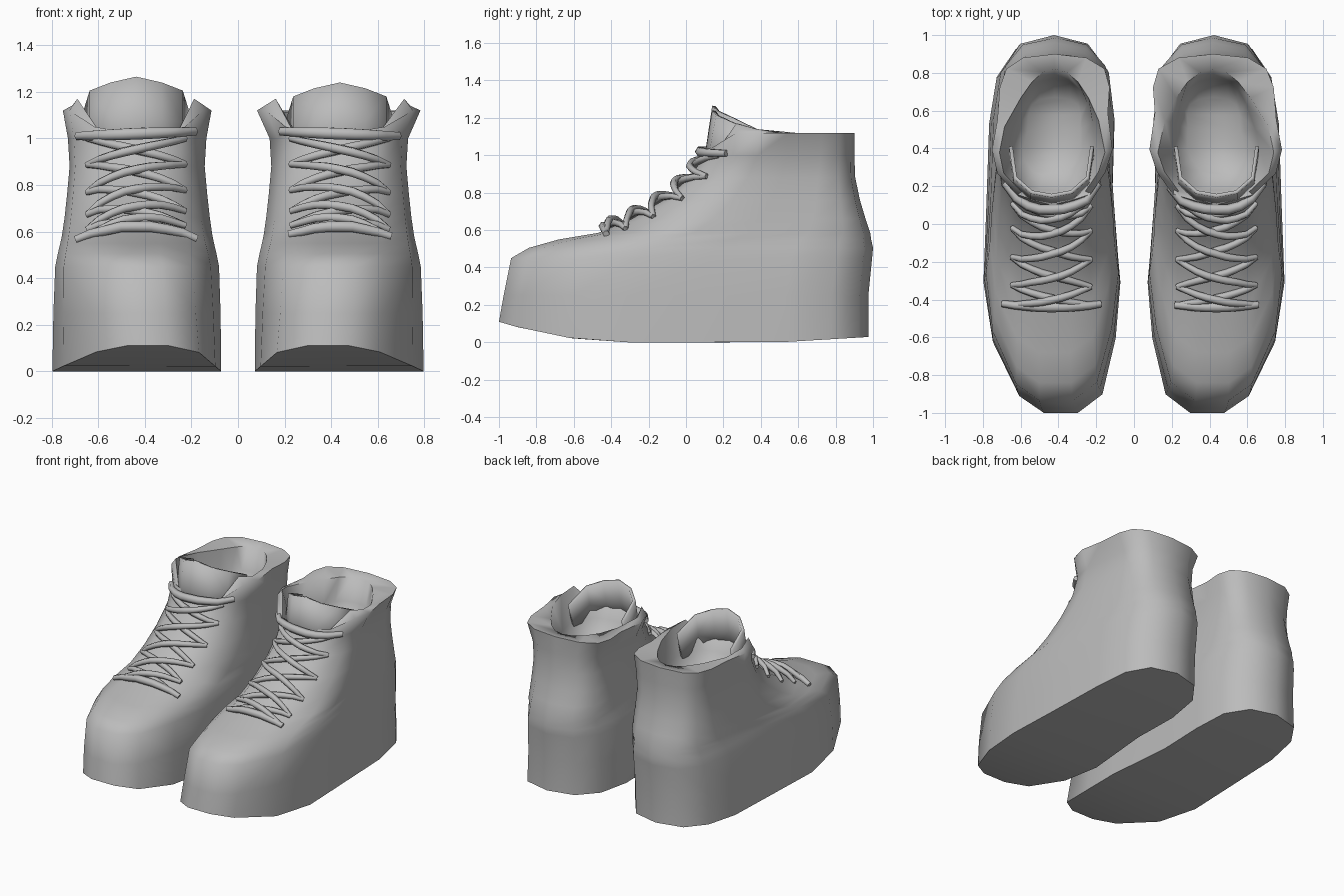
import bpy, bmesh, math
from mathutils import Vector
from mathutils.bvhtree import BVHTree

cube = bpy.data.objects.get("Cube")
if cube:
    bpy.data.objects.remove(cube)

grey = bpy.data.materials.new("plain_grey")
grey.use_nodes = True
grey.diffuse_color = (0.5, 0.5, 0.5, 1)
grey.node_tree.nodes["Principled BSDF"].inputs["Base Color"].default_value = (0.5, 0.5, 0.5, 1)

# Footprint (outward, y), from the toe round the outer side and heel to the inner side
OUTLINE = [(.04, -1), (.17, -.91), (.31, -.62), (.36, -.3), (.345, .1), (.33, .55),
           (.29, .8), (.19, .95), (0, 1), (-.19, .95), (-.30, .8), (-.33, .55),
           (-.32, .2), (-.365, -.3), (-.34, -.6), (-.27, -.9), (-.14, -1)]
COUNT = len(OUTLINE)
LAST = COUNT - 1

# Upper levels: height, front y, back y, width scale
LEVELS = [(0, -1, .975, 1), (.25, -.975, .975, .99), (.45, -.935, .995, .97),
          (.505, -.84, 1, .94), (.55, -.68, .99, .91), (.585, -.47, .985, .89),
          (.66, -.29, .96, .86), (.76, -.12, .93, .83), (.88, .02, .905, .8),
          (1, .1, .9, .82)]


def front_at(z):
    """Front y of the vamp at a height."""
    for low, high in zip(LEVELS, LEVELS[1:]):
        if z <= high[0]:
            t = (z - low[0]) / (high[0] - low[0])
            return low[1] + t * (high[1] - low[1])
    return LEVELS[-1][1] + (z - 1) * .5


def ring(bm, level, side, center, heights=None, taper=0):
    """One closed loop of the boot, remapped from the footprint."""
    z, front, back, width = level
    verts = []
    for i, (u, y) in enumerate(OUTLINE):
        shift = min(1, z / .6) * (.05 * max(0, -y) - .017)
        py = front + (y + 1) / 2 * (back - front)
        pz = heights[min(i, LAST - i)] if heights else z
        if z == 0:
            pz = .11 * max(0, (-py - .3) / .7) ** 2 + .03 * max(0, (py - .5) / .5)
        scale = width * (1 - taper * max(0, py - .52))
        verts.append(bm.verts.new((side * (center + u * scale + shift), py, pz)))
    return verts


def finish(obj):
    bpy.context.collection.objects.link(obj)
    obj.data.materials.append(grey)
    bpy.ops.object.select_all(action='DESELECT')
    obj.select_set(True)
    bpy.context.view_layer.objects.active = obj
    if obj.type == 'MESH':
        bpy.ops.object.shade_smooth_by_angle(angle=math.radians(72))


def make_upper(name, side, center, flare):
    bm = bmesh.new()
    rings = [ring(bm, level, side, center) for level in LEVELS]
    # Flared collar, its rolled rim with raised flap tips, and the bowl of the lining
    outer = [1.03, 1.05, 1.12] + [1.12] * 6
    inner = [1.01, 1.03, 1.17, 1.14, 1.12] + [1.11] * 4
    rings.append(ring(bm, (1.1, .12, .9, .88 * flare), side, center, outer))
    rings.append(ring(bm, (1.1, .14, .82, .77 * flare), side, center, inner, 2))
    rings.append(ring(bm, (.95, .18, .77, .64), side, center, None, 1.5))
    rings.append(ring(bm, (.8, .26, .67, .42), side, center))
    for a, b in zip(rings, rings[1:]):
        for i in range(COUNT):
            j = (i + 1) % COUNT
            bm.faces.new((a[i], a[j], b[j], b[i]))
    # Sole and inner floor, in strips across the foot
    for loop in (rings[0], rings[-1]):
        for i in range(LAST // 2):
            strip = [loop[i], loop[i + 1], loop[LAST - 1 - i], loop[LAST - i]]
            bm.faces.new(list(dict.fromkeys(strip)))
    bmesh.ops.recalc_face_normals(bm, faces=bm.faces)
    tree = BVHTree.FromBMesh(bm)
    mesh = bpy.data.meshes.new(name)
    bm.to_mesh(mesh)
    bm.free()
    finish(bpy.data.objects.new(name, mesh))
    return tree


def make_tongue(name, side, center, top):
    half = [(0, .14, top), (.11, .16, top - .025), (.2, .24, top - .06), (.225, .41, top - .14)]
    arc = [(-u, y, z) for u, y, z in half[:0:-1]] + half
    bm = bmesh.new()
    rows = []
    for t in (0, .5, 1):
        rows.append([bm.verts.new((side * (center + u), y - .05 * (1 - t), .93 + (z - .93) * t))
                     for u, y, z in arc])
    for a, b in zip(rows, rows[1:]):
        for i in range(len(arc) - 1):
            bm.faces.new((a[i], a[i + 1], b[i + 1], b[i]))
    if side < 0:
        bmesh.ops.reverse_faces(bm, faces=bm.faces)
    mesh = bpy.data.meshes.new(name)
    bm.to_mesh(mesh)
    bm.free()
    obj = bpy.data.objects.new(name, mesh)
    finish(obj)
    thick = obj.modifiers.new("thickness", 'SOLIDIFY')
    thick.thickness = .02
    thick.offset = -1


def make_laces(name, side, center, tree, bar):
    curve = bpy.data.curves.new(name, 'CURVE')
    curve.dimensions = '3D'
    curve.bevel_depth = .021
    curve.bevel_resolution = 1
    curve.use_fill_caps = True

    def strand(z0, z1, half, lift, size=1):
        """A lace laid on the vamp, from the inner to the outer side."""
        steps = 8
        spline = curve.splines.new('POLY')
        spline.points.add(steps)
        for k in range(steps + 1):
            t = k / steps
            z = z0 + (z1 - z0) * t
            slope = Vector((0, front_at(z + .02) - front_at(z - .02), .04)).normalized()
            level = max(0, min(1, 1 - (z - .6) / .4))
            normal = Vector((0, -slope.z, slope.y * level)).normalized()
            base = Vector((side * (center + half * (2 * t - 1)), front_at(z), z))
            hit = tree.ray_cast(base + normal * .3, -normal, .6)[0] or base - normal * .1
            p = hit + normal * (.012 + lift * math.sin(math.pi * t))
            spline.points[k].co = (*p, 1)
            spline.points[k].radius = size * (.7 + .3 * math.sin(math.pi * t))

    rows = [.6, .64, .71, .8, .9, 1]
    strand(rows[0], rows[0], bar, .01, 1.25)
    for low, high in zip(rows, rows[1:]):
        strand(low, high, .21, .005)
        strand(high, low, .21, .03)
    strand(1.03, 1.01, .25, .025, 1.35)
    finish(bpy.data.objects.new(name, curve))


# The pair, slightly different left and right
for label, side, center, flare, top, bar in (("right", -1, .437, 1, 1.265, .26),
                                             ("left", 1, .437, 1.1, 1.24, .22)):
    surface = make_upper(label + "_boot_upper", side, center, flare)
    make_tongue(label + "_tongue", side, center, top)
    make_laces(label + "_laces", side, center, surface, bar)
